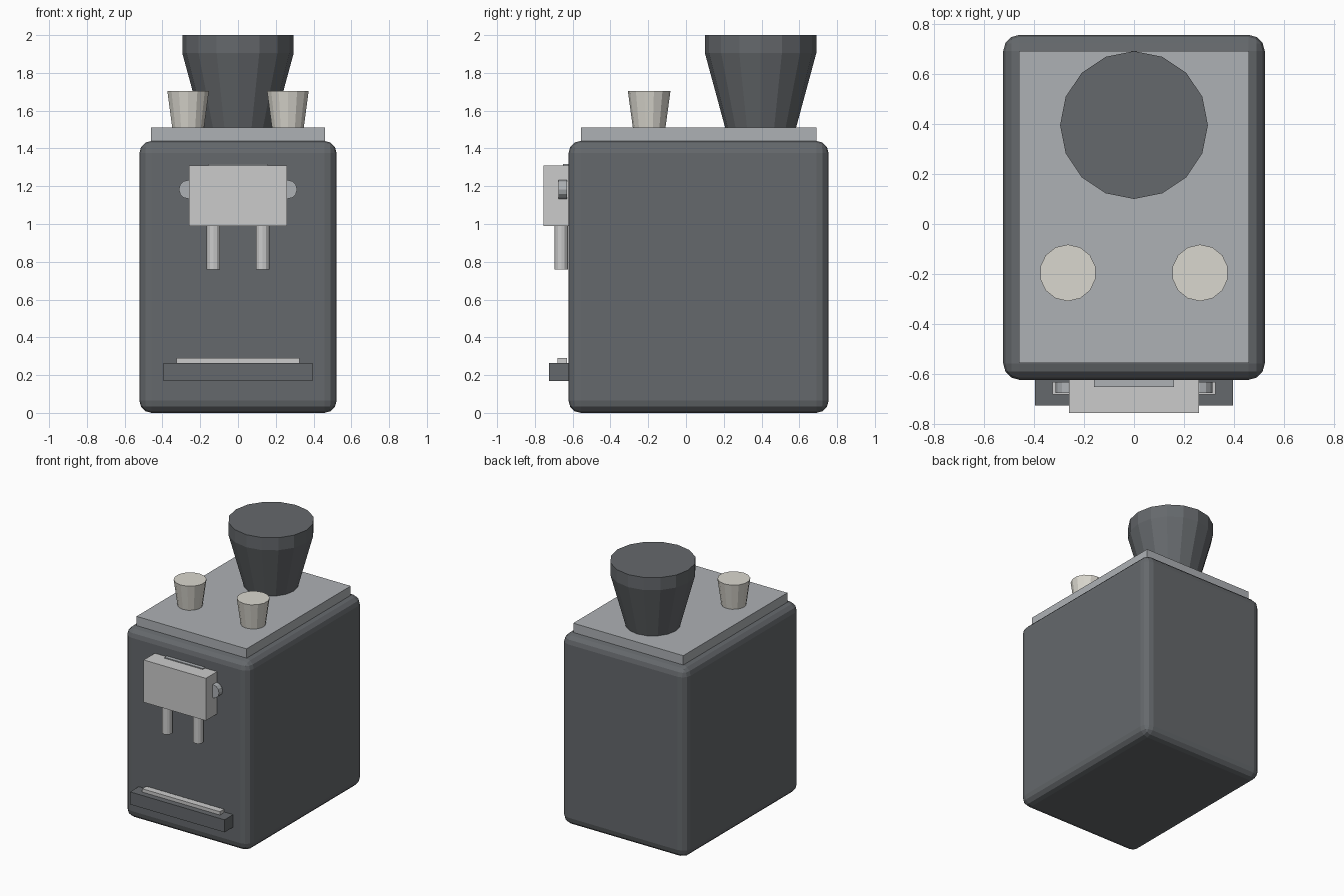
import bpy, bmesh, math
from mathutils import Matrix

if "Cube" in bpy.data.objects:
    bpy.data.objects.remove(bpy.data.objects["Cube"])


def material(name, rgb):
    m = bpy.data.materials.new(name)
    m.diffuse_color = (*rgb, 1)
    m.use_nodes = True
    m.node_tree.nodes["Principled BSDF"].inputs["Base Color"].default_value = m.diffuse_color
    return m


DARK = material("dark_casing", (0.13, 0.14, 0.15))
STEEL = material("steel", (0.42, 0.44, 0.46))
LIGHT = material("light_metal", (0.58, 0.58, 0.60))
CREAM = material("ceramic", (0.70, 0.68, 0.62))


def finish(name, bm, mat):
    bmesh.ops.recalc_face_normals(bm, faces=bm.faces)
    me = bpy.data.meshes.new(name)
    bm.to_mesh(me)
    bm.free()
    me.materials.append(mat)
    ob = bpy.data.objects.new(name, me)
    bpy.context.collection.objects.link(ob)
    return ob


def box(name, lo, hi, mat):
    bm = bmesh.new()
    size = [b - a for a, b in zip(lo, hi)]
    mid = [(a + b) / 2 for a, b in zip(lo, hi)]
    bmesh.ops.create_cube(bm, size=1, matrix=Matrix.Translation(mid) @ Matrix.Diagonal((*size, 1)))
    return finish(name, bm, mat)


def turned(name, centre, profile, sides, mat, rot=None):
    """Capped faceted solid through (radius, height) rings."""
    bm = bmesh.new()
    rings = []
    for r, h in profile:
        rings.append([bm.verts.new((r * math.sin(2 * math.pi * i / sides),
                                    r * math.cos(2 * math.pi * i / sides), h))
                      for i in range(sides)])
    for a, b in zip(rings, rings[1:]):
        for i in range(sides):
            j = (i + 1) % sides
            bm.faces.new((a[i], a[j], b[j], b[i]))
    bm.faces.new(rings[0])
    bm.faces.new(rings[-1])
    bm.transform(Matrix.Translation(centre) @ (rot or Matrix()))
    return finish(name, bm, mat)


# Main casing with rounded edges
body = box("body", (-0.522, -0.622, 0), (0.522, 0.755, 1.44), DARK)
bev = body.modifiers.new("rounded_edges", 'BEVEL')
bev.width = 0.065
bev.segments = 3

# Cup warming plate and bean hopper
box("top_plate", (-0.46, -0.555, 1.43), (0.46, 0.69, 1.51), STEEL)
turned("bean_hopper", (0, 0.395, 0), [(0.185, 1.50), (0.295, 1.905), (0.295, 2.0)], 16, DARK)

# Brewing head with rear mounting strip
box("brew_head", (-0.26, -0.755, 0.99), (0.26, -0.61, 1.31), LIGHT)
box("head_mount", (-0.16, -0.65, 1.2), (0.16, -0.61, 1.317), STEEL)

# Drip tray and grille
box("drip_tray", (-0.395, -0.725, 0.17), (0.395, -0.61, 0.265), DARK)
box("tray_grille", (-0.325, -0.68, 0.255), (0.325, -0.63, 0.29), LIGHT)

# Paired cups, side knobs and spouts
for side, s in (("left", -1), ("right", 1)):
    turned(side + "_cup", (s * 0.264, -0.195, 0), [(0.085, 1.50), (0.113, 1.705)], 14, CREAM)
    turned(side + "_knob", (s * 0.263, -0.652, 1.183), [(0.05, -0.022), (0.05, 0.022)], 12, STEEL,
           Matrix.Rotation(math.pi / 2, 4, 'X'))
    turned(side + "_spout", (s * 0.13, -0.66, 0), [(0.036, 0.76), (0.036, 1.0)], 12, LIGHT)
